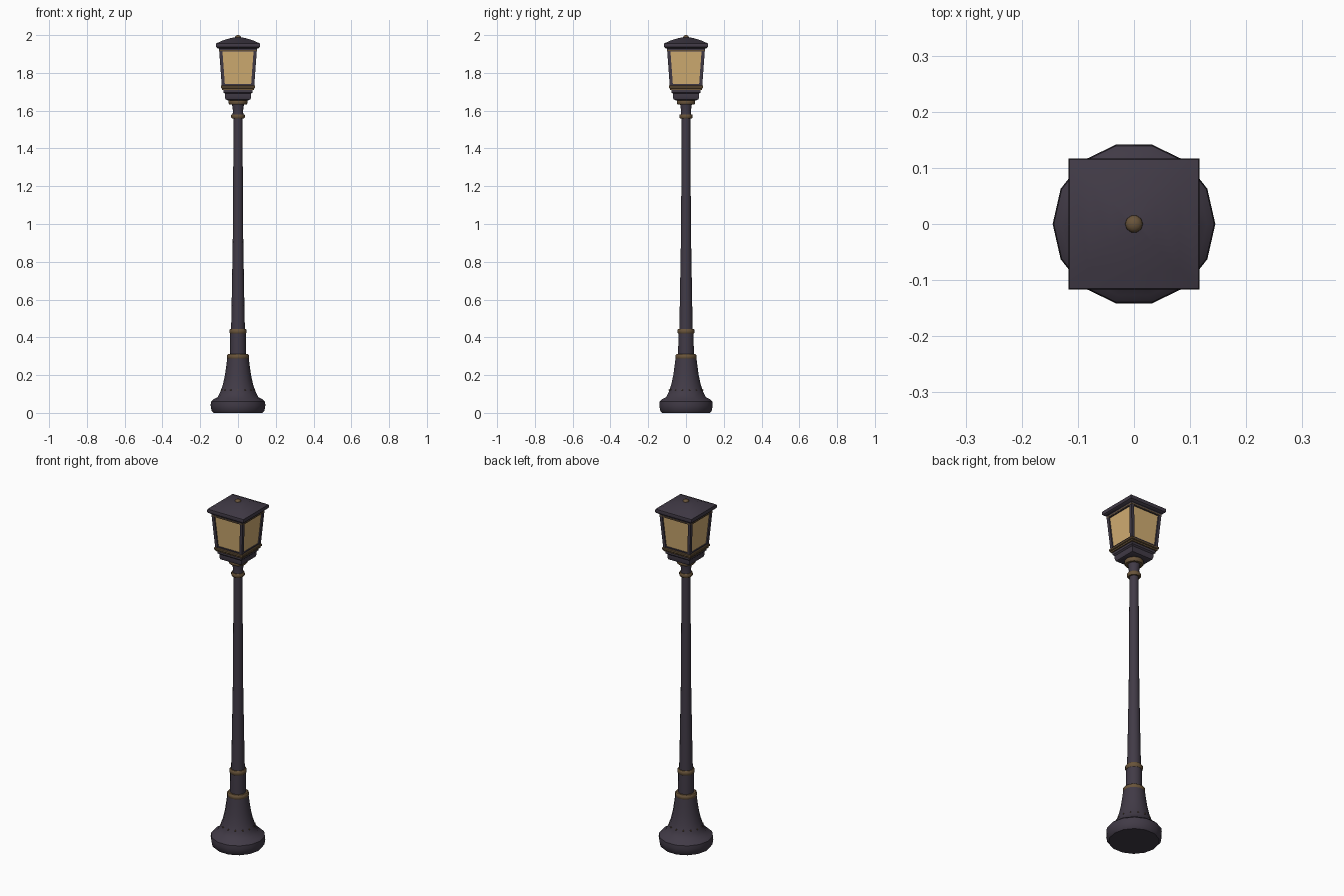
import bpy, bmesh
from math import pi, sin, cos, sqrt, radians

cube = bpy.data.objects.get("Cube")
if cube:
    bpy.data.objects.remove(cube)


def material(name, rgb):
    m = bpy.data.materials.new(name)
    m.use_nodes = True
    colour = (*rgb, 1)
    m.diffuse_color = colour
    m.node_tree.nodes["Principled BSDF"].inputs["Base Color"].default_value = colour
    return m


IRON = material("dark iron", (0.053, 0.043, 0.062))
BRASS = material("aged brass", (0.14, 0.088, 0.042))
GLASS = material("amber glass", (0.64, 0.42, 0.17))


def finish(name, bm, mat, angle=40):
    bmesh.ops.recalc_face_normals(bm, faces=bm.faces[:])
    mesh = bpy.data.meshes.new(name)
    bm.to_mesh(mesh)
    bm.free()
    mesh.materials.append(mat)
    ob = bpy.data.objects.new(name, mesh)
    bpy.context.collection.objects.link(ob)
    bpy.ops.object.select_all(action='DESELECT')
    ob.select_set(True)
    bpy.context.view_layer.objects.active = ob
    bpy.ops.object.shade_smooth_by_angle(angle=radians(angle))
    return ob


def add_stack(bm, profile, sides, turn=0.0):
    """Closed stack of rings; each profile row is radius, height, centre x, centre y."""
    rings = []
    for r, z, *c in profile:
        cx, cy = c or (0, 0)
        rings.append([bm.verts.new((cx + r * cos(turn + 2 * pi * i / sides),
                                    cy + r * sin(turn + 2 * pi * i / sides), z))
                      for i in range(sides)])
    for a, b in zip(rings, rings[1:]):
        for i in range(sides):
            j = (i + 1) % sides
            bm.faces.new((a[i], a[j], b[j], b[i]))
    bm.faces.new(rings[0])
    bm.faces.new(rings[-1])


def turned(name, profile, mat, sides=14):
    bm = bmesh.new()
    add_stack(bm, profile, sides)
    return finish(name, bm, mat)


def square(name, profile, mat, angle=30):
    """Square stack; rows are half width and height."""
    bm = bmesh.new()
    add_stack(bm, [(h * sqrt(2), z) for h, z in profile], 4, pi / 4)
    return finish(name, bm, mat, angle)


def collar(name, r, z, h):
    return turned(name, [(r * 0.9, z - h), (r, z - h * 0.5),
                         (r, z + h * 0.5), (r * 0.9, z + h)], BRASS)


# Flared foot and post
turned("flared_base", [(0.13, 0), (0.14, 0.012), (0.145, 0.04), (0.143, 0.06),
                       (0.13, 0.072), (0.109, 0.082), (0.094, 0.11), (0.08, 0.15),
                       (0.069, 0.2), (0.062, 0.25), (0.056, 0.295)], IRON)
turned("lower_column", [(0.043, 0.29), (0.041, 0.43)], IRON)
turned("shaft", [(0.037, 0.42), (0.034, 0.56), (0.028, 0.9), (0.026, 1.1),
                 (0.024, 1.58)], IRON)
turned("shaft_neck", [(0.029, 1.57), (0.027, 1.6), (0.032, 1.635)], IRON)

# Brass collars
collar("base_collar", 0.058, 0.297, 0.014)
collar("column_collar", 0.046, 0.432, 0.013)
collar("neck_collar", 0.036, 1.57, 0.011)
collar("lantern_collar", 0.05, 1.645, 0.013)

# Rivets around the foot
bm = bmesh.new()
for i in range(14):
    a = 2 * pi * (i + 0.5) / 14
    add_stack(bm, [(0.003, 0.119, 0.089 * cos(a), 0.089 * sin(a)),
                   (0.004, 0.122, 0.089 * cos(a), 0.089 * sin(a)),
                   (0.003, 0.125, 0.089 * cos(a), 0.089 * sin(a))], 6)
finish("base_rivets", bm, BRASS)

# Lantern seat and trays
square("lantern_seat", [(0.055, 1.655), (0.066, 1.66), (0.07, 1.672),
                        (0.07, 1.69), (0.078, 1.697), (0.078, 1.716)], IRON)
square("lower_trim", [(0.085, 1.71), (0.085, 1.718)], BRASS)
square("brass_tray", [(0.088, 1.718), (0.091, 1.721), (0.091, 1.73), (0.088, 1.733)], BRASS)

# Tapered glass and its frame
square("glass_panes", [(0.078, 1.725), (0.093, 1.925)], GLASS)
square("bottom_rail", [(0.083, 1.73), (0.084, 1.74)], IRON)
square("top_rail", [(0.098, 1.912), (0.1, 1.935)], IRON)
square("top_trim", [(0.1, 1.915), (0.1005, 1.921)], BRASS)
bm = bmesh.new()
for sx in (-1, 1):
    for sy in (-1, 1):
        add_stack(bm, [(0.0085 * sqrt(2), 1.725, 0.077 * sx, 0.077 * sy),
                       (0.0085 * sqrt(2), 1.93, 0.092 * sx, 0.092 * sy)], 4, pi / 4)
finish("corner_posts", bm, IRON, 30)

# Roof and finial
square("roof", [(0.104, 1.928), (0.115, 1.936), (0.117, 1.945), (0.115, 1.956),
                (0.08, 1.972), (0.04, 1.984), (0.006, 1.99)], IRON, 40)
turned("finial", [(0.011, 1.98), (0.016, 1.987), (0.015, 1.993),
                  (0.01, 1.998), (0.003, 2.0)], BRASS, 10)
